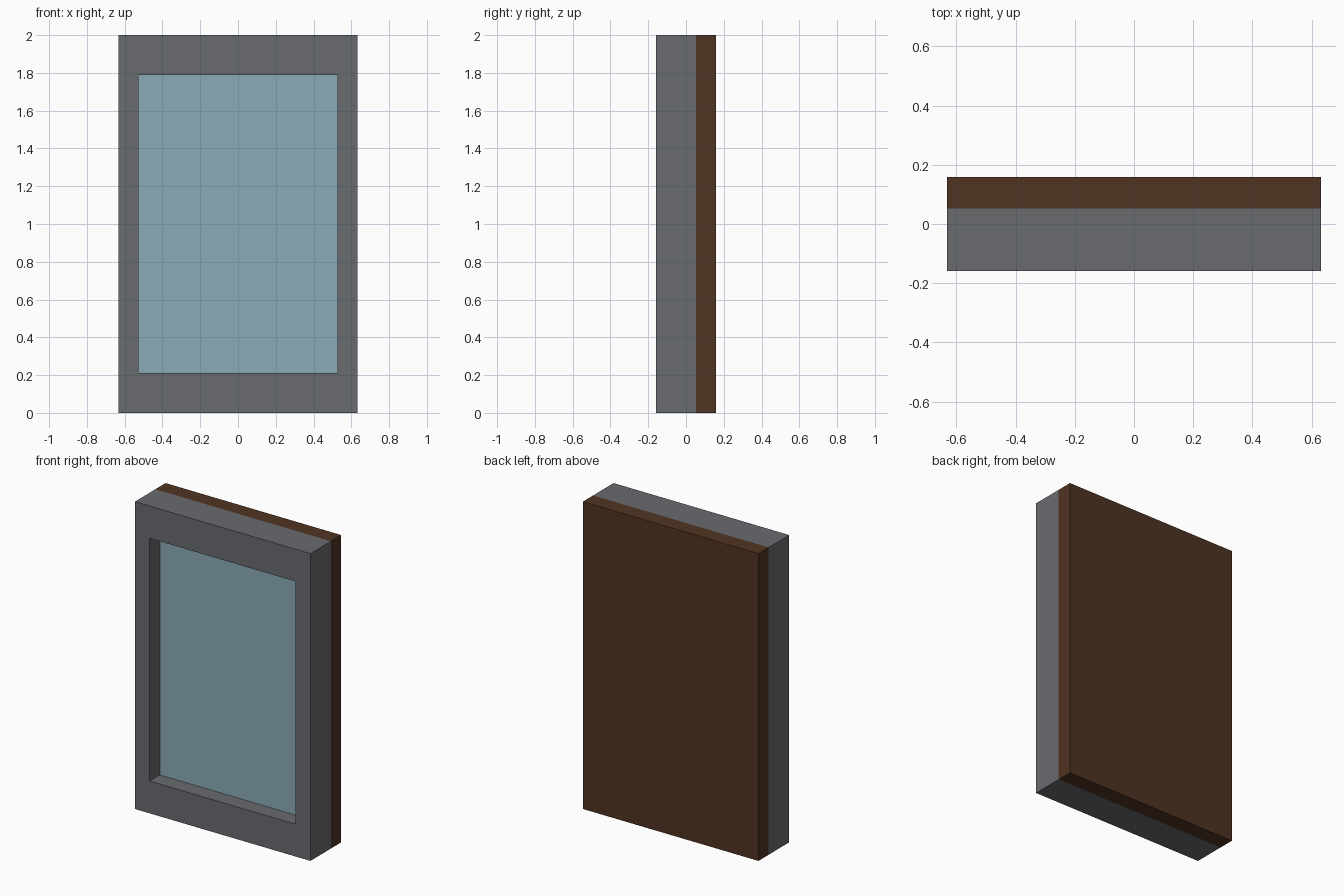
import bpy, bmesh

if "Cube" in bpy.data.objects:
    bpy.data.objects.remove(bpy.data.objects["Cube"])

W, H = 0.632, 2.0                 # half width, height
Y_FRONT, Y_GLASS, Y_BACK, Y_END = -0.158, -0.053, 0.053, 0.158
OPEN_X, OPEN_Z0, OPEN_Z1 = 0.526, 0.21, 1.79


def material(name, rgb):
    m = bpy.data.materials.new(name)
    lin = [((c / 255 + 0.055) / 1.055) ** 2.4 for c in rgb]
    m.diffuse_color = (*lin, 1)
    m.use_nodes = True
    m.node_tree.nodes["Principled BSDF"].inputs["Base Color"].default_value = m.diffuse_color
    return m


def box_mesh(x, y0, y1, z0, z1):
    bm = bmesh.new()
    bmesh.ops.create_cube(bm, size=1)
    for v in bm.verts:
        v.co = (v.co.x * 2 * x, y0 if v.co.y < 0 else y1, z0 if v.co.z < 0 else z1)
    bm.normal_update()
    return bm


def finish(name, bm, mat):
    me = bpy.data.meshes.new(name)
    bm.to_mesh(me)
    bm.free()
    me.materials.append(mat)
    bpy.context.collection.objects.link(bpy.data.objects.new(name, me))


grey = material("grey frame", (105, 107, 112))
blue = material("pale blue glass", (140, 172, 184))
brown = material("dark brown wood", (80, 52, 34))

# Frame: box with its front and back faces inset and joined as a through opening
bm = box_mesh(W, Y_FRONT, Y_BACK, 0, H)
ends = [f for f in bm.faces if abs(f.normal.y) > 0.9]
bmesh.ops.inset_individual(bm, faces=ends, thickness=0.05)
for f in ends:
    for v in f.verts:
        v.co.x = OPEN_X if v.co.x > 0 else -OPEN_X
        v.co.z = OPEN_Z1 if v.co.z > 1 else OPEN_Z0
edges = [e for f in ends for e in f.edges]
bmesh.ops.delete(bm, geom=ends, context='FACES_ONLY')
bmesh.ops.bridge_loops(bm, edges=edges)
bmesh.ops.recalc_face_normals(bm, faces=bm.faces)
finish("frame", bm, grey)

# Recessed pane filling the opening
finish("glass_pane", box_mesh(OPEN_X, Y_GLASS, Y_BACK, OPEN_Z0, OPEN_Z1), blue)

# Solid backing board
finish("back_panel", box_mesh(W, Y_BACK, Y_END, 0, H), brown)
